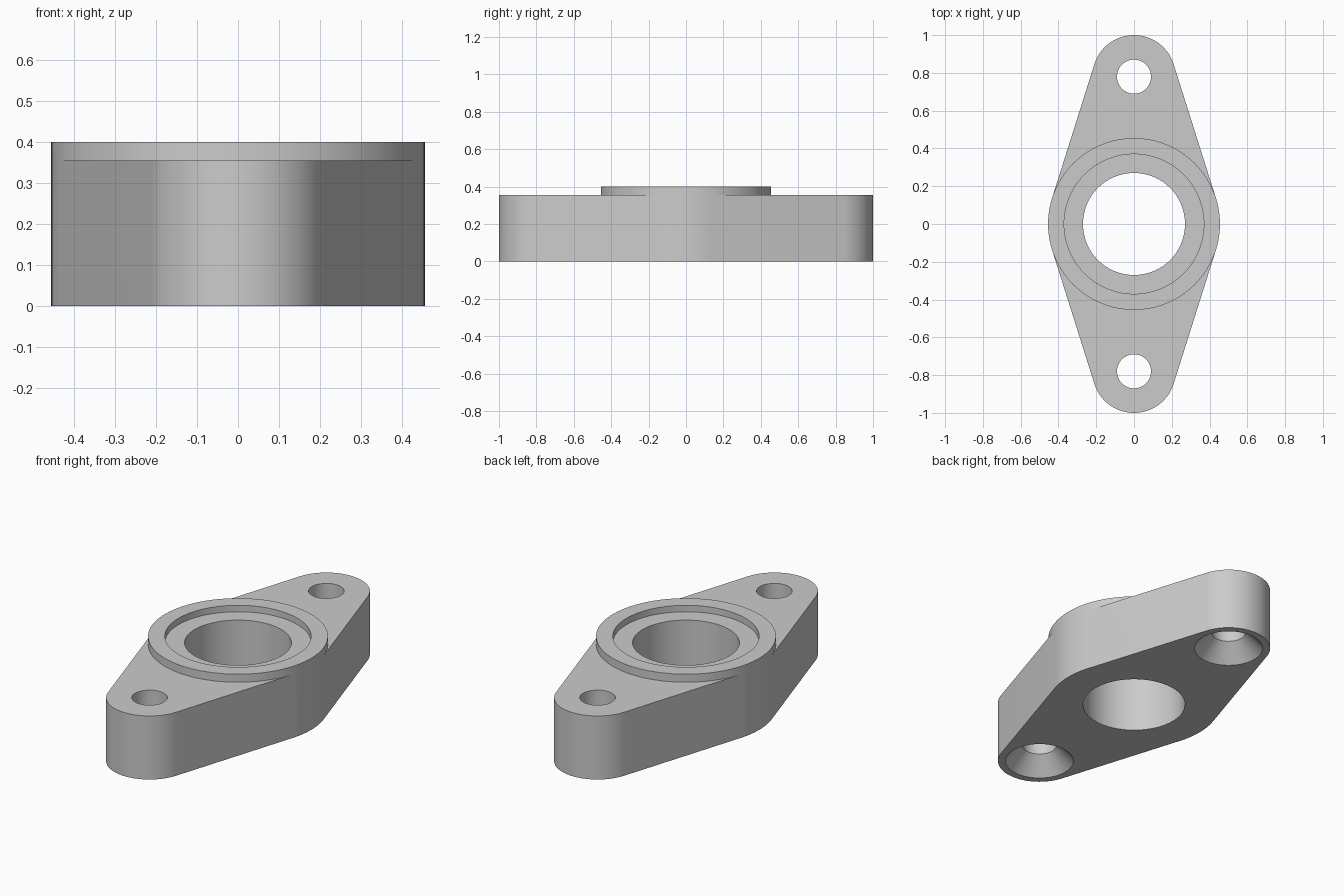
import bpy, bmesh, math

SEGMENTS = 128
PLATE_TOP, BOSS_TOP = 0.355, 0.4
BOSS_R, LUG_R, LUG_Y = 0.455, 0.22, 0.78

if "Cube" in bpy.data.objects:
    bpy.data.objects.remove(bpy.data.objects["Cube"], do_unlink=True)

grey = bpy.data.materials.new("Machined Grey")
grey.use_nodes = True
colour = (0.6, 0.6, 0.6, 1)
grey.diffuse_color = colour
grey.node_tree.nodes["Principled BSDF"].inputs["Base Color"].default_value = colour


def circle(radius, y, z):
    steps = [2 * math.pi * i / SEGMENTS for i in range(SEGMENTS)]
    return [(radius * math.cos(a), y + radius * math.sin(a), z) for a in steps]


def make_object(name, bm):
    bmesh.ops.recalc_face_normals(bm, faces=bm.faces)
    mesh = bpy.data.meshes.new(name)
    bm.to_mesh(mesh)
    bm.free()
    mesh.materials.append(grey)
    obj = bpy.data.objects.new(name, mesh)
    bpy.context.collection.objects.link(obj)
    return obj


def turned(name, profile, y=0):
    """Closed solid of revolution from (radius, z) points, bottom to top."""
    bm = bmesh.new()
    rings = [[bm.verts.new(p) for p in circle(r, y, z)] for r, z in profile]
    for low, high in zip(rings, rings[1:]):
        for i in range(SEGMENTS):
            j = (i + 1) % SEGMENTS
            bm.faces.new((low[i], low[j], high[j], high[i]))
    bm.faces.new(rings[0])
    bm.faces.new(rings[-1])
    return make_object(name, bm)


def combine(target, tool, operation):
    mod = target.modifiers.new(operation.title(), "BOOLEAN")
    mod.operation, mod.solver, mod.object = operation, "EXACT", tool
    bpy.context.view_layer.update()
    graph = bpy.context.evaluated_depsgraph_get()
    mesh = bpy.data.meshes.new_from_object(target.evaluated_get(graph))
    target.modifiers.clear()
    target.data = mesh
    bpy.data.objects.remove(tool, do_unlink=True)


# Flange plate: tangent outline wrapped around the boss and both lugs
bm = bmesh.new()
for z in (0, PLATE_TOP):
    for radius, y in ((BOSS_R, 0), (LUG_R, LUG_Y), (LUG_R, -LUG_Y)):
        for point in circle(radius, y, z):
            bm.verts.new(point)
bmesh.ops.convex_hull(bm, input=bm.verts)
bmesh.ops.delete(bm, geom=[v for v in bm.verts if not v.link_faces], context="VERTS")
bmesh.ops.dissolve_limit(bm, angle_limit=math.radians(0.2), verts=bm.verts, edges=bm.edges)
flange = make_object("bearing_flange", bm)

# Raised round boss
combine(flange, turned("boss", [(BOSS_R, 0), (BOSS_R, BOSS_TOP)]), "UNION")

# Central bore with a shallow seat at the top
bore = [(0.27, -0.1), (0.27, 0.364), (0.37, 0.364), (0.37, 0.5)]
combine(flange, turned("bore_cutter", bore), "DIFFERENCE")

# Bolt holes, countersunk from below
bolt = [(0.18, -0.1), (0.18, 0), (0.09, 0.095), (0.09, 0.5)]
for side in (-1, 1):
    combine(flange, turned("bolt_cutter", bolt, side * LUG_Y), "DIFFERENCE")

# Smooth round walls, crisp machined edges
flange.data.name = "bearing_flange"
flange.data.shade_smooth()
flange.data.set_sharp_from_angle(angle=math.radians(30))
